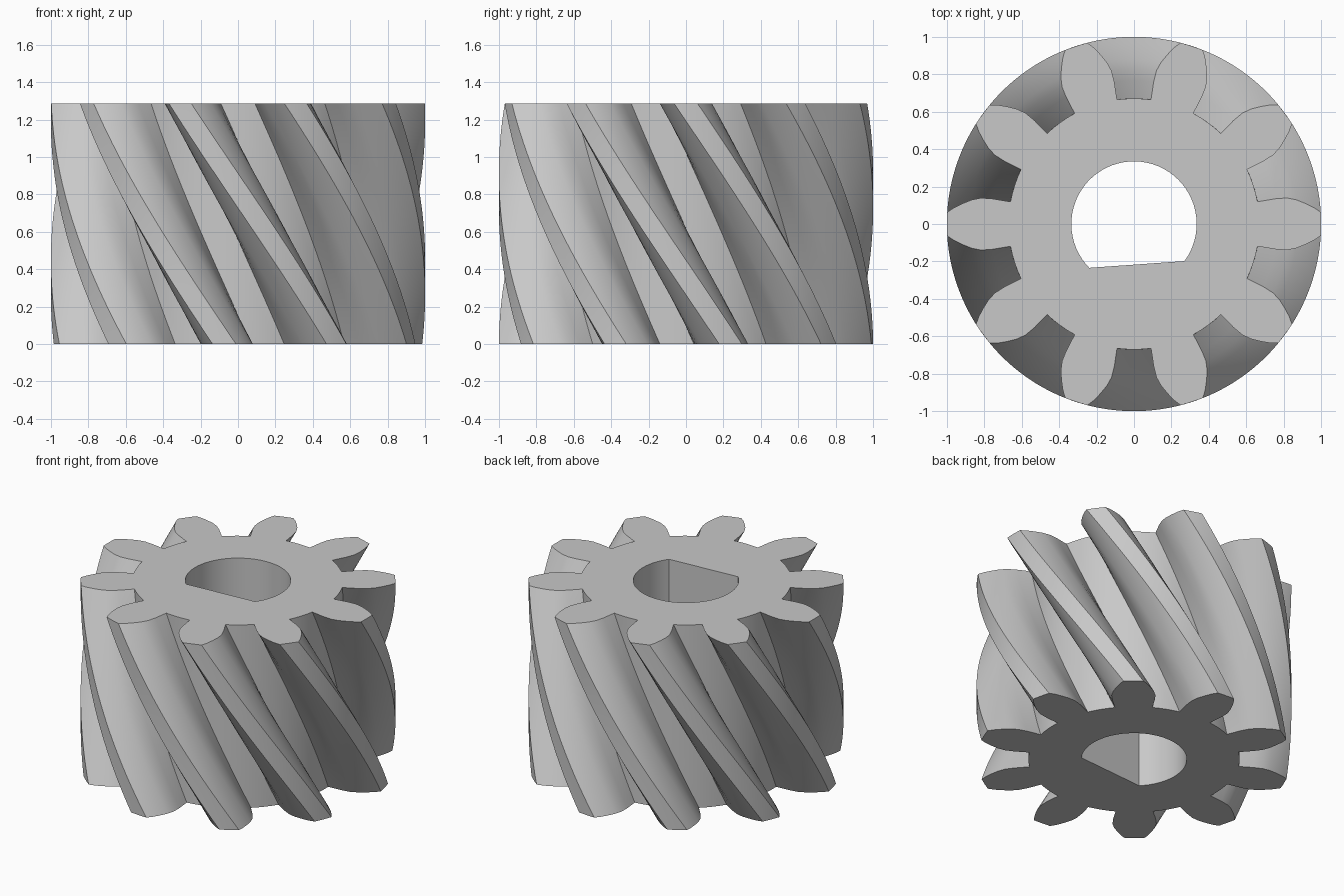
import bpy, bmesh, math
from mathutils import Matrix, Vector

if "Cube" in bpy.data.objects:
    bpy.data.objects.remove(bpy.data.objects["Cube"], do_unlink=True)

TEETH, HEIGHT, TWIST, LAYERS = 10, 1.285, math.radians(49.8), 48
PITCH = 2 * math.pi / TEETH
BORE_R, ROOT_R = 0.335, 0.671


def polar(r, a):
    return Vector((r * math.cos(a), r * math.sin(a)))


# One gap between teeth, as (radial, sideways) points from root to tip
flank = [(0.665, 0.091), (0.76, 0.105), (0.82, 0.12), (0.865, 0.145),
         (0.907, 0.18), (0.943, 0.215), (0.969, 0.249)]
gap = [Vector((r, -s)) for r, s in reversed(flank)]
gap += [polar(ROOT_R, math.radians(a)) for a in (-4, 0, 4)]
gap += [Vector(p) for p in flank]
# Rounded crown of the following tooth
gap += [polar(1, PITCH / 2 + math.radians(a)) for a in (-1.8, 0, 1.8)]

outline = []
for i in range(TEETH):
    turn = Matrix.Rotation((i + 0.5) * PITCH, 2)
    outline += [turn @ p for p in gap]

# Bore outline: an arc closed by a flat
start, end, steps = math.radians(-36.3), math.radians(224.4), 48
bore = [polar(BORE_R, start + (end - start) * i / steps) for i in range(steps + 1)]

bm = bmesh.new()


def ring(points, z, angle=0):
    turn = Matrix.Rotation(angle, 2)
    return [bm.verts.new((*(turn @ p), z)) for p in points]


def skin(low, high, flip=False):
    for i in range(len(low)):
        j = (i + 1) % len(low)
        quad = [low[i], low[j], high[j], high[i]]
        bm.faces.new(quad[::-1] if flip else quad)


# Helical toothed wall, twisting as it descends
rings = [ring(outline, HEIGHT * k / LAYERS, TWIST * (1 - k / LAYERS))
         for k in range(LAYERS + 1)]
for low, high in zip(rings, rings[1:]):
    skin(low, high)

# Straight bore wall
bores = [ring(bore, 0), ring(bore, HEIGHT)]
skin(*bores, flip=True)

# End faces around the bore
for loops in ((rings[0], bores[0]), (rings[-1], bores[1])):
    edges = [bm.edges.get((loop[i - 1], loop[i])) for loop in loops for i in range(len(loop))]
    bmesh.ops.triangle_fill(bm, edges=edges, use_beauty=True)
bmesh.ops.recalc_face_normals(bm, faces=bm.faces[:])

mesh = bpy.data.meshes.new("helical_gear")
bm.to_mesh(mesh)
bm.free()
gear = bpy.data.objects.new("helical_gear", mesh)
bpy.context.collection.objects.link(gear)

# Plain grey metal
grey = bpy.data.materials.new("plain_grey")
grey.use_nodes = True
colour = (0.58, 0.58, 0.58, 1)
grey.diffuse_color = colour
grey.node_tree.nodes["Principled BSDF"].inputs["Base Color"].default_value = colour
mesh.materials.append(grey)

bpy.ops.object.select_all(action="DESELECT")
gear.select_set(True)
bpy.context.view_layer.objects.active = gear
bpy.ops.object.shade_smooth_by_angle(angle=math.radians(30))
